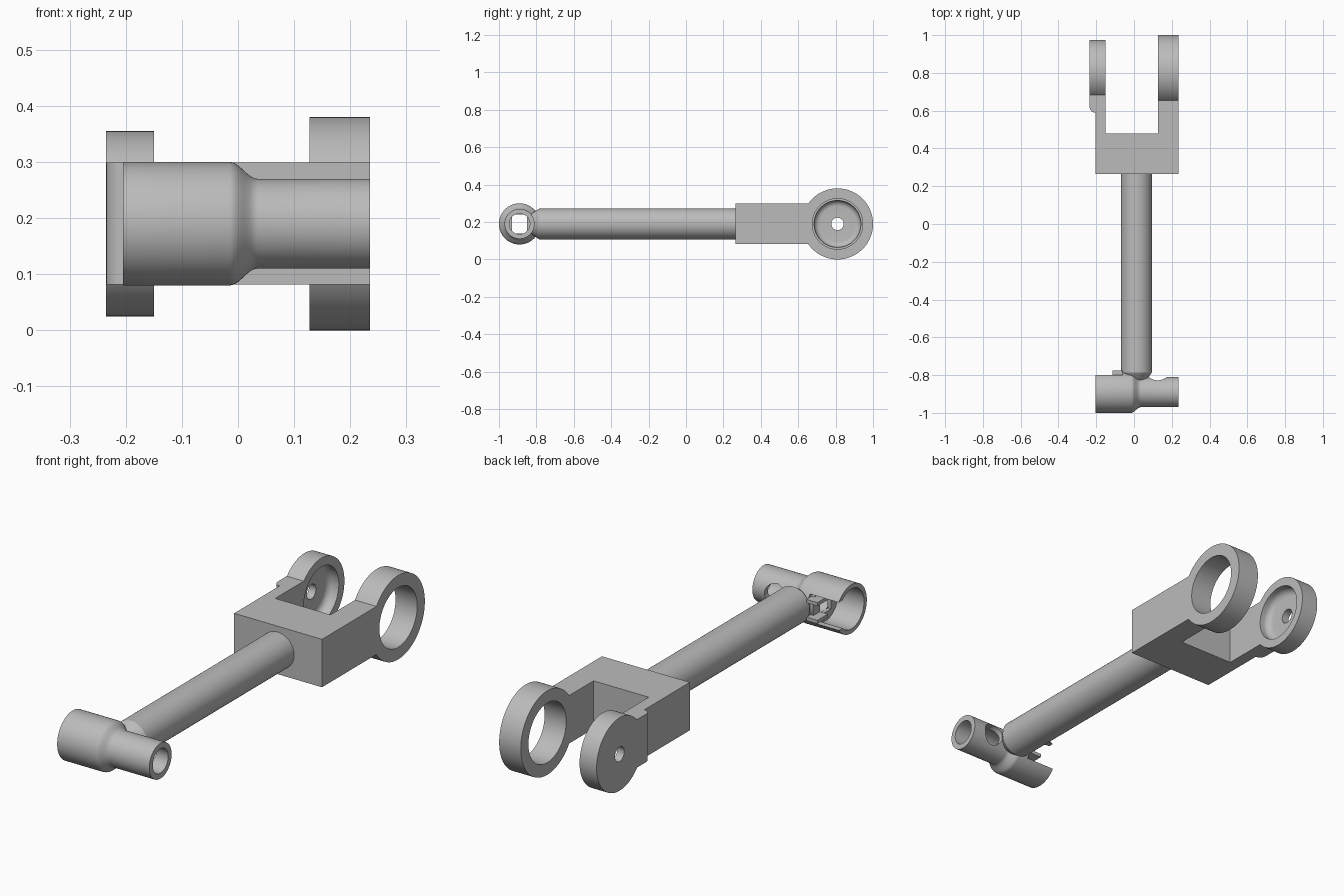
import bpy, bmesh, math
from mathutils import Vector

if "Cube" in bpy.data.objects:
    bpy.data.objects.remove(bpy.data.objects["Cube"])

MID = 0.19          # height of every axis
BARREL_Y = -0.89    # cross barrel axis
EYE_Y = 0.81        # fork eye axis

metal = bpy.data.materials.new("plain grey metal")
metal.use_nodes = True
grey = (0.5, 0.5, 0.5, 1)
metal.diffuse_color = grey
metal.node_tree.nodes["Principled BSDF"].inputs["Base Color"].default_value = grey


def finish(name, bm):
    bmesh.ops.recalc_face_normals(bm, faces=bm.faces)
    mesh = bpy.data.meshes.new(name)
    bm.to_mesh(mesh)
    bm.free()
    obj = bpy.data.objects.new(name, mesh)
    mesh.materials.append(metal)
    bpy.context.collection.objects.link(obj)
    return obj


def lathe(name, profile, origin, axis="X", closed=True, steps=72):
    """Spin (distance along axis, radius) points around a line through origin."""
    bm = bmesh.new()
    rings = []
    for i in range(steps):
        a = math.tau * i / steps
        ring = []
        for d, r in profile:
            u, v = r * math.cos(a), r * math.sin(a)
            p = (d, u, v) if axis == "X" else (u, d, v)
            ring.append(bm.verts.new(Vector(origin) + Vector(p)))
        rings.append(ring)
    n = len(profile)
    for i in range(steps):
        a, b = rings[i], rings[(i + 1) % steps]
        for j in range(n if closed else n - 1):
            k = (j + 1) % n
            bm.faces.new((a[j], a[k], b[k], b[j]))
    if not closed:
        for j in (0, n - 1):
            bm.faces.new([r[j] for r in rings])
    return finish(name, bm)


def box(name, lo, hi):
    bm = bmesh.new()
    bmesh.ops.create_cube(bm, size=1)
    for v in bm.verts:
        v.co = [lo[i] + (v.co[i] + 0.5) * (hi[i] - lo[i]) for i in range(3)]
    return finish(name, bm)


def cut(obj, cutter):
    mod = obj.modifiers.new("cut", "BOOLEAN")
    mod.operation, mod.solver, mod.object = "DIFFERENCE", "EXACT", cutter
    bpy.context.view_layer.objects.active = obj
    bpy.ops.object.modifier_apply(modifier=mod.name)
    bpy.data.objects.remove(cutter)


def smooth(obj):
    bpy.ops.object.select_all(action="DESELECT")
    obj.select_set(True)
    bpy.context.view_layer.objects.active = obj
    bpy.ops.object.shade_smooth_by_angle(angle=math.radians(32))


# Stepped hollow barrel, with an S-shaped shoulder
shoulder = []
for i in range(11):
    t = i / 10
    shoulder.append((-0.015 + 0.05 * t, 0.095 + 0.015 * math.cos(math.pi * t)))
barrel = lathe("cross_barrel",
               [(-0.205, 0.11)] + shoulder +
               [(0.235, 0.08), (0.235, 0.055), (-0.06, 0.055), (-0.06, 0.09), (-0.205, 0.09)],
               (0, BARREL_Y, MID))
cut(barrel, box("slot_cutter", (-0.3, BARREL_Y, MID - 0.063), (-0.06, -0.7, MID + 0.063)))
cut(barrel, lathe("port_cutter", [(0, 0.05), (0.2, 0.05)], (0.125, BARREL_Y, MID), "Y", False))
smooth(barrel)

# Inner wall with a square opening, and two small tabs in the slot
wall = lathe("inner_wall", [(-0.075, 0.091), (-0.058, 0.091)], (0, BARREL_Y, MID), "X", False)
cut(wall, box("opening_cutter", (-0.2, BARREL_Y - 0.04, MID - 0.05),
              (0.1, BARREL_Y + 0.04, MID + 0.05)))
smooth(wall)
for side, label in ((1, "upper"), (-1, "lower")):
    z = MID + side * 0.04
    box(label + "_slot_tab", (-0.115, BARREL_Y + 0.04, z - 0.008), (-0.06, -0.775, z + 0.008))

# Round shaft, tapered where it enters the barrel
smooth(lathe("shaft", [(-0.832, 0.045), (-0.822, 0.058), (-0.785, 0.0825), (0.27, 0.0825)],
             (0.013, 0, MID), "Y", False))

# Fork body: flat outline raised to full height
outline = [(-0.205, 0.265), (0.235, 0.265), (0.235, 0.66), (0.127, 0.66), (0.127, 0.48),
           (-0.15, 0.48), (-0.15, 0.684), (-0.235, 0.684)]
outline += [(-0.205 - 0.03 * math.cos(a), 0.62 - 0.03 * math.sin(a))
            for a in (i * math.pi / 12 for i in range(7))]
bm = bmesh.new()
face = bm.faces.new([bm.verts.new((x, y, MID - 0.108)) for x, y in outline])
up = bmesh.ops.extrude_face_region(bm, geom=[face])["geom"]
bmesh.ops.translate(bm, vec=(0, 0, 0.217),
                    verts=[g for g in up if isinstance(g, bmesh.types.BMVert)])
smooth(finish("fork_body", bm))

# Wide open eye on one arm
smooth(lathe("large_eye_ring", [(0.127, 0.19), (0.235, 0.19), (0.235, 0.135), (0.127, 0.135)],
             (0, EYE_Y, MID), steps=96))

# Dished eye on the other arm, with a filleted recess and a pin hole
fillet = [(-0.17 - 0.03 * math.sin(a), 0.095 + 0.03 * math.cos(a))
          for a in (i * math.pi / 16 for i in range(9))]
smooth(lathe("small_dished_eye",
             [(-0.235, 0.165), (-0.15, 0.165), (-0.15, 0.125)] + fillet +
             [(-0.2, 0.033), (-0.235, 0.033)],
             (0, EYE_Y, MID), steps=96))
